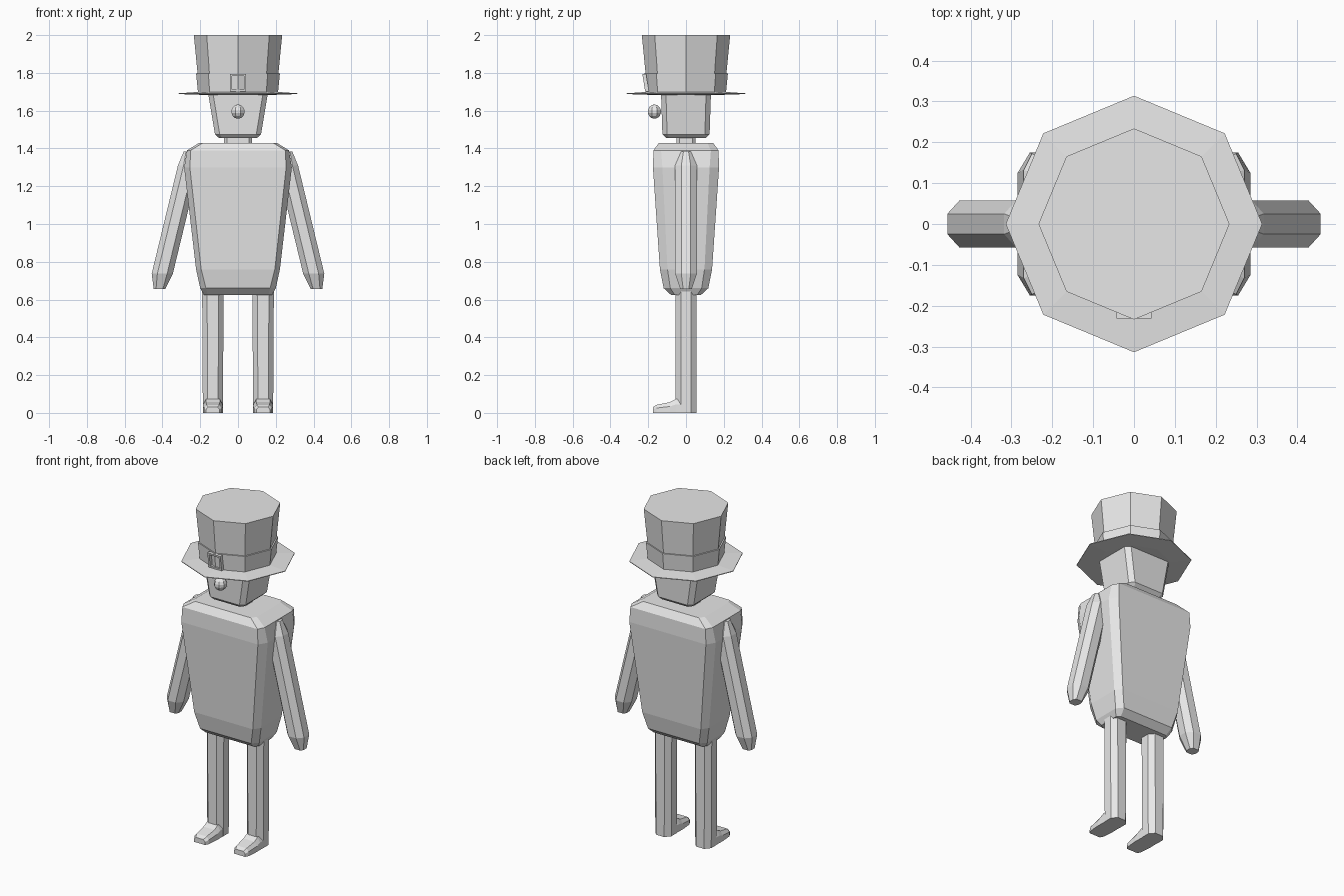
import bpy
import math

cube = bpy.data.objects.get("Cube")
if cube:
    bpy.data.objects.remove(cube, do_unlink=True)

GREY = (0.8, 0.8, 0.8, 1.0)
mat = bpy.data.materials.new("plain grey")
mat.use_nodes = True
mat.diffuse_color = GREY
mat.node_tree.nodes["Principled BSDF"].inputs["Base Color"].default_value = GREY


def make(name, verts, faces):
    mesh = bpy.data.meshes.new(name)
    mesh.from_pydata(verts, [], faces)
    mesh.materials.append(mat)
    obj = bpy.data.objects.new(name, mesh)
    bpy.context.collection.objects.link(obj)
    bpy.ops.object.select_all(action='DESELECT')
    bpy.context.view_layer.objects.active = obj
    obj.select_set(True)
    bpy.ops.object.mode_set(mode='EDIT')
    bpy.ops.mesh.select_all(action='SELECT')
    bpy.ops.mesh.normals_make_consistent(inside=False)
    bpy.ops.object.mode_set(mode='OBJECT')
    return obj


def loft(name, rings, closed=False):
    """Skin a list of equal-length rings; cap the ends or join them in a loop."""
    n, m = len(rings[0]), len(rings)
    faces = []
    for i in range(m if closed else m - 1):
        a, b = i * n, (i + 1) % m * n
        faces += [(a + k, a + (k + 1) % n, b + (k + 1) % n, b + k) for k in range(n)]
    if not closed:
        faces += [tuple(range(n)), tuple(range((m - 1) * n, m * n))]
    return make(name, [p for ring in rings for p in ring], faces)


def box_ring(z, hx, hy, cx, cy, x=0):
    """Rectangle with cut corners at height z."""
    pts = [(hx, hy - cy), (hx - cx, hy), (cx - hx, hy), (-hx, hy - cy),
           (-hx, cy - hy), (cx - hx, -hy), (hx - cx, -hy), (hx, cy - hy)]
    return [(x + px, py, z) for px, py in pts]


def octagon(z, r):
    return [(r * math.cos(k * math.pi / 4), r * math.sin(k * math.pi / 4), z) for k in range(8)]


# Torso
loft("torso", [box_ring(*r) for r in (
    (0.625, 0.18, 0.08, 0.02, 0.02),
    (0.66, 0.20, 0.118, 0.03, 0.035),
    (0.76, 0.222, 0.138, 0.027, 0.04),
    (1.30, 0.285, 0.175, 0.03, 0.05),
    (1.39, 0.27, 0.172, 0.02, 0.04),
    (1.43, 0.205, 0.143, 0.02, 0.03))])

# Neck and head
loft("neck", [box_ring(z, 0.073, 0.05, 0.015, 0.015) for z in (1.41, 1.47)])
loft("head", [box_ring(*r) for r in (
    (1.455, 0.10, 0.105, 0.015, 0.015),
    (1.475, 0.122, 0.125, 0.025, 0.025),
    (1.69, 0.158, 0.132, 0.026, 0.026))])

# Nose
bpy.ops.mesh.primitive_uv_sphere_add(segments=8, ring_count=7, radius=0.038,
                                     location=(0, -0.167, 1.595),
                                     rotation=(0, 0, math.pi / 8))
nose = bpy.context.object
nose.name = "nose"
nose.data.materials.append(mat)

# Hat
loft("hat_brim", [octagon(1.684, 0.20), octagon(1.688, 0.314),
                  octagon(1.692, 0.314), octagon(1.70, 0.20)])
loft("hat_crown", [octagon(1.688, 0.203), octagon(2.0, 0.234)])
loft("hat_band", [octagon(1.69, 0.207), octagon(1.69, 0.211),
                  octagon(1.797, 0.222), octagon(1.797, 0.212)], closed=True)


# Hat buckle, a leaning open frame
def frame_loop(inset, depth):
    top, bottom, half = 1.795 - inset, 1.702 + inset, 0.043 - inset

    def front(z):
        return -0.216 - 0.16 * (z - 1.70) + depth
    return [(x, front(z), z) for x, z in
            ((-half, bottom), (half, bottom), (half, top), (-half, top))]


loft("hat_buckle", [frame_loop(0, 0), frame_loop(0.011, 0),
                    frame_loop(0.011, 0.02), frame_loop(0, 0.02)], closed=True)


# Foot section across the leg: flat sole, bevelled top
def foot_ring(y, half, height, x):
    pts = [(-1, 0), (-1, 0.6), (-0.7, 1), (0.7, 1), (1, 0.6), (1, 0)]
    return [(x + px * half, y, pz * height) for px, pz in pts]


# Limbs
for side, s in (("left", 1), ("right", -1)):
    loft(side + "_arm", [box_ring(z, hx, hy, cx, cy, s * x) for z, hx, hy, cx, cy, x in (
        (0.655, 0.03, 0.03, 0.012, 0.015, 0.416),
        (0.737, 0.056, 0.058, 0.03, 0.033, 0.401),
        (1.31, 0.056, 0.058, 0.03, 0.033, 0.262),
        (1.385, 0.025, 0.025, 0.012, 0.012, 0.262))])
    loft(side + "_leg", [box_ring(z, hx, 0.056, 0.026, 0.03, s * 0.133) for z, hx in (
        (0, 0.053), (0.68, 0.057))])
    loft(side + "_foot", [foot_ring(y, half, height, s * 0.133) for y, half, height in (
        (0.0, 0.052, 0.075), (-0.055, 0.052, 0.073), (-0.085, 0.053, 0.057),
        (-0.155, 0.047, 0.043), (-0.175, 0.036, 0.03))])
